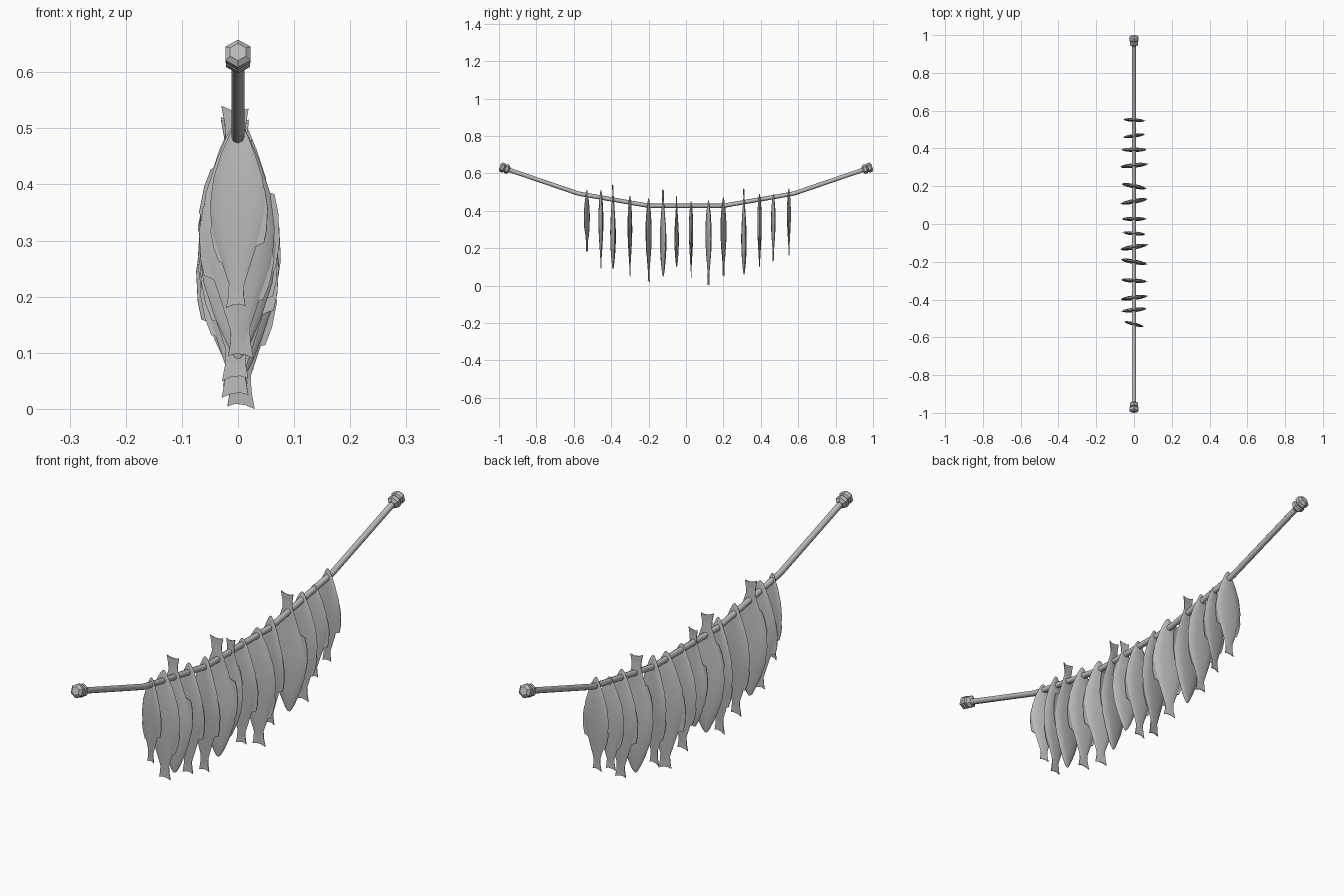
import bpy, bmesh, math
from mathutils import Matrix, Vector

cube = bpy.data.objects.get("Cube")
if cube:
    bpy.data.objects.remove(cube, do_unlink=True)

grey = bpy.data.materials.new("plain grey")
grey.use_nodes = True
COLOUR = (0.5, 0.5, 0.5, 1)
grey.diffuse_color = COLOUR
grey.node_tree.nodes["Principled BSDF"].inputs["Base Color"].default_value = COLOUR


def finish(bm, name, angle):
    bmesh.ops.recalc_face_normals(bm, faces=bm.faces)
    mesh = bpy.data.meshes.new(name)
    bm.to_mesh(mesh)
    bm.free()
    mesh.materials.append(grey)
    obj = bpy.data.objects.new(name, mesh)
    bpy.context.collection.objects.link(obj)
    bpy.ops.object.select_all(action='DESELECT')
    obj.select_set(True)
    bpy.context.view_layer.objects.active = obj
    bpy.ops.object.shade_smooth_by_angle(angle=math.radians(angle))
    return obj


def loft(bm, rings):
    """Skin a list of point rings and close both ends."""
    loops = [[bm.verts.new(p) for p in ring] for ring in rings]
    n = len(loops[0])
    for a, b in zip(loops, loops[1:]):
        for i in range(n):
            bm.faces.new((a[i], a[(i + 1) % n], b[(i + 1) % n], b[i]))
    bm.faces.new(loops[0])
    bm.faces.new(loops[-1])


def plate(bm, outline, half):
    """Thin flat fin in the x-z plane."""
    loft(bm, [[(x, y, -t) for t, x in outline] for y in (-half, half)])


# Unit-length fish, nose at the origin: distance from nose, back, belly, half thickness
BODY = [(0, .01, .01, .004), (.02, .028, .026, .008), (.07, .055, .05, .014),
        (.16, .092, .092, .022), (.3, .138, .138, .028), (.45, .155, .157, .028),
        (.6, .125, .145, .022), (.75, .075, .092, .014), (.88, .033, .048, .006),
        (.93, .03, .05, .003)]
BACK_FIN = [(.3, .12), (.36, .15), (.46, .166), (.58, .16), (.65, .145), (.66, .115), (.68, .08)]
BELLY_FIN = [(.5, -.13), (.58, -.155), (.68, -.135), (.75, -.108), (.755, -.085), (.74, -.06)]
TAIL = [(.86, .03), (.93, .032), (.99, .042), (.98, .01), (.985, -.03), (1, -.066),
        (.93, -.053), (.86, -.05)]


def make_fish(name, y, top, bottom, yaw, tail_up, mirrored):
    bm = bmesh.new()
    rings = []
    for t, back, belly, half in BODY:
        mid, r = (back - belly) / 2, (back + belly) / 2
        rings.append([(mid + r * math.cos(a), half * math.sin(a), -t)
                      for a in (math.tau * i / 12 for i in range(12))])
    loft(bm, rings)
    for outline in (BACK_FIN, BELLY_FIN, TAIL):
        plate(bm, outline, .003)
    length = top - bottom
    side = -1 if mirrored else 1
    flip = -1 if tail_up else 1
    matrix = (Matrix.Translation((0, y, bottom if tail_up else top))
              @ Matrix.Rotation(math.radians(yaw), 4, 'Z')
              @ Matrix.Diagonal((side * length, length, flip * length, 1)))
    bm.transform(matrix)
    return finish(bm, name, 40)


# y, top, bottom, yaw in degrees, tail up, mirrored
FISH = [(-.53, .51, .18, -15, 0, 0), (-.455, .51, .09, 6, 0, 1), (-.39, .54, .09, 7, 1, 0),
        (-.3, .48, .05, -4, 0, 0), (-.2, .465, .02, -10, 0, 0), (-.122, .515, .05, 10, 1, 0),
        (-.05, .48, .1, -5, 1, 1), (.027, .45, .04, 0, 0, 0), (.12, .455, .0, 10, 0, 1),
        (.2, .47, .05, -11, 0, 0), (.31, .52, .06, 6, 1, 0), (.393, .49, .07, 0, 0, 1),
        (.467, .49, .13, 8, 0, 0), (.55, .52, .16, -4, 0, 0)]
for i, spec in enumerate(FISH):
    make_fish(f"fish_{i + 1}", *spec)

# Sagging rope: one ring at each bend, tilted along the path
half_path = [(.985, .632), (.575, .492), (.2, .427)]
path = [(-y, z) for y, z in half_path] + half_path[::-1]
rings = []
for i, (y, z) in enumerate(path):
    y0, z0 = path[max(i - 1, 0)]
    y1, z1 = path[min(i + 1, len(path) - 1)]
    along = Vector((0, y1 - y0, z1 - z0)).normalized()
    up = Vector((0, -along.z, along.y))
    rings.append([Vector((0, y, z)) + .0115 * (math.cos(a) * Vector((1, 0, 0)) + math.sin(a) * up)
                  for a in (math.tau * k / 8 for k in range(8))])
rope = bmesh.new()
loft(rope, rings)
finish(rope, "rope", 60)

# Six-sided double knot at each end: distance from tip, radius
KNOT = [(0, .016), (.008, .026), (.022, .026), (.028, .019), (.032, .025), (.046, .025),
        (.055, .013)]
for name, side in (("front_knot", -1), ("back_knot", 1)):
    inward = Vector((0, -side, -.34)).normalized()
    up = Vector((0, -side * .34, 1)).normalized()
    tip = Vector((0, side * .995, .636))
    knot = bmesh.new()
    loft(knot, [[tip + inward * s + r * (math.sin(a) * Vector((1, 0, 0)) + math.cos(a) * up)
                 for a in (math.tau * k / 6 for k in range(6))] for s, r in KNOT])
    finish(knot, name, 25)
